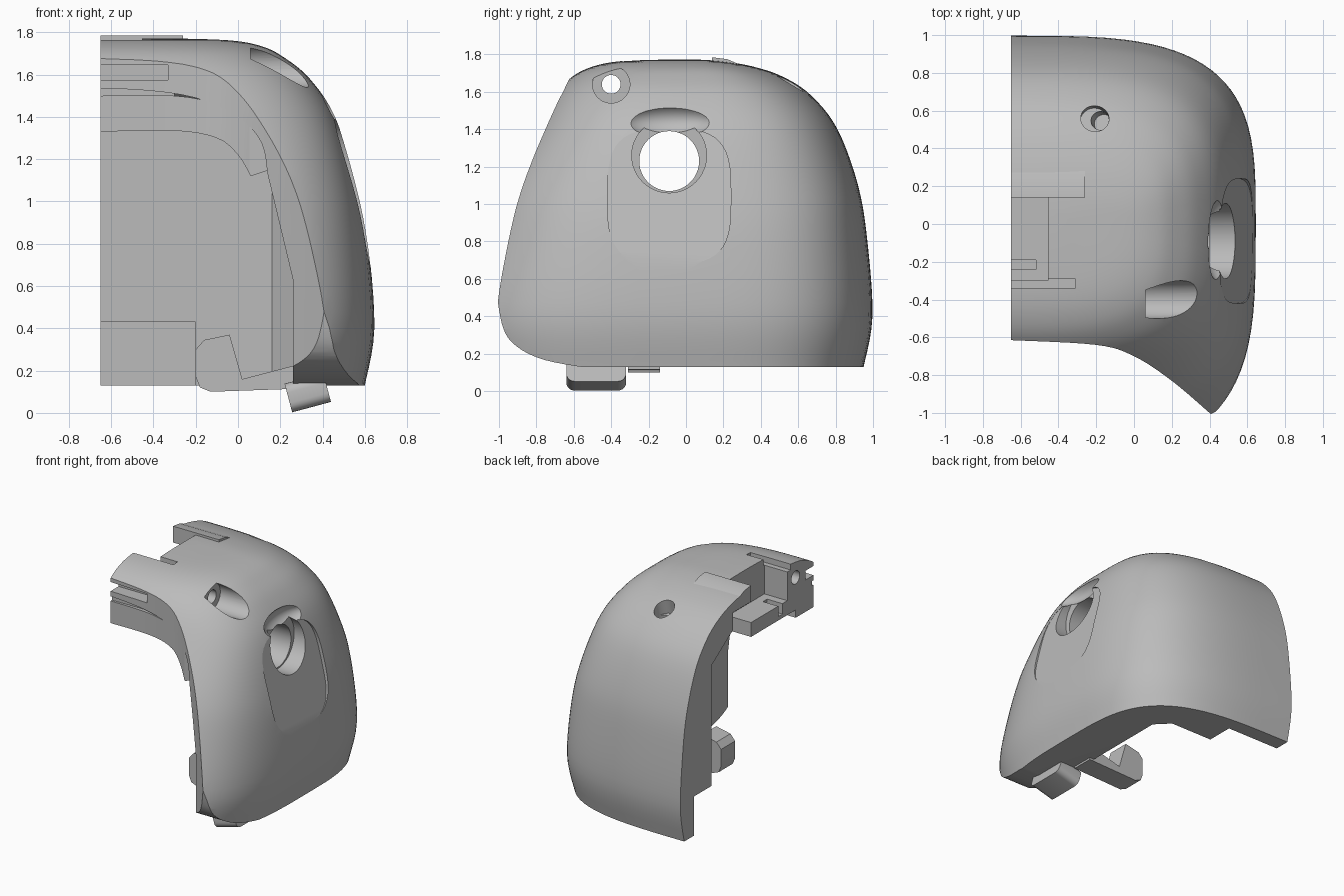
import bpy, bmesh, math
from mathutils import Vector, Matrix

cube = bpy.data.objects.get("Cube")
if cube:
    bpy.data.objects.remove(cube)

grey = bpy.data.materials.new("plain grey")
grey.use_nodes = True
COL = (0.5, 0.5, 0.5, 1)
grey.diffuse_color = COL
grey.node_tree.nodes["Principled BSDF"].inputs["Base Color"].default_value = COL
CUT = -0.65  # plane where the half shell is split


def finish(name, bm):
    bmesh.ops.recalc_face_normals(bm, faces=bm.faces)
    me = bpy.data.meshes.new(name)
    bm.to_mesh(me)
    bm.free()
    me.materials.append(grey)
    ob = bpy.data.objects.new(name, me)
    bpy.context.collection.objects.link(ob)
    return ob


def spline(rows, steps):
    """Catmull-Rom through rows of equal length."""
    pts = [Vector(r) for r in rows]
    out = []
    for i in range(len(pts) - 1):
        p0, p1, p2 = pts[max(i - 1, 0)], pts[i], pts[i + 1]
        p3 = pts[min(i + 2, len(pts) - 1)]
        for s in range(steps):
            t = s / steps
            out.append(p1 + (p2 - p0) * (t / 2)
                       + (p0 * 2 - p1 * 5 + p2 * 4 - p3) * (t * t / 2)
                       + (p1 * 3 - p0 - p2 * 3 + p3) * (t ** 3 / 2))
    return [tuple(p) for p in out + [pts[-1]]]


def loft(name, rows):
    """Half-oval rings; each row is height, half width, back, front; squareness falls with height."""
    bm = bmesh.new()
    rings = []
    for z, a, back, front in spline(rows, 5):
        n = 3.45 - 0.4 * max(0, z - 1.0)
        ring = []
        for k in range(49):
            t = math.pi * k / 48
            c, s = math.cos(t), math.sin(t)
            y = abs(c) ** (2 / n) * (back if c > 0 else -front)
            ring.append(bm.verts.new((CUT + a * max(s, 0) ** (2 / n), y, z)))
        rings.append(ring)
    for lo, hi in zip(rings, rings[1:]):
        for k in range(len(lo)):
            j = (k + 1) % len(lo)
            bm.faces.new((lo[k], lo[j], hi[j], hi[k]))
    bm.faces.new(rings[0])
    bm.faces.new(rings[-1])
    return finish(name, bm)


def prism(name, outline, axis, lo, hi, shear=0.0):
    """Extrude a 2D outline along an axis; shear leans x by height."""
    put = {"x": lambda u, v, w: (w + shear * v, u, v),
           "y": lambda u, v, w: (u, w, v),
           "z": lambda u, v, w: (u, v, w)}[axis]
    bm = bmesh.new()
    ends = [[bm.verts.new(put(u, v, w)) for u, v in outline] for w in (lo, hi)]
    for k in range(len(outline)):
        j = (k + 1) % len(outline)
        bm.faces.new((ends[0][k], ends[0][j], ends[1][j], ends[1][k]))
    for ring in ends:
        bm.faces.new(ring)
    return finish(name, bm)


def box(name, x, y, z, bevel=0.0, turn=0.0):
    bm = bmesh.new()
    bmesh.ops.create_cube(bm, size=1)
    size = Vector((x[1] - x[0], y[1] - y[0], z[1] - z[0]))
    mid = Vector((sum(x), sum(y), sum(z))) / 2
    bmesh.ops.scale(bm, vec=size, verts=bm.verts)
    if bevel:
        edges = [e for e in bm.edges if abs(e.verts[0].co.x - e.verts[1].co.x) > 0.01]
        bmesh.ops.bevel(bm, geom=edges, offset=bevel, segments=5, profile=0.5, affect="EDGES")
    bm.transform(Matrix.Translation(mid) @ Matrix.Rotation(turn, 4, "Y"))
    return finish(name, bm)


def rod(name, start, end, radius):
    start, end = Vector(start), Vector(end)
    d = end - start
    bm = bmesh.new()
    bmesh.ops.create_cone(bm, cap_ends=True, segments=48, radius1=radius, radius2=radius, depth=d.length)
    turn = Vector((0, 0, 1)).rotation_difference(d).to_matrix().to_4x4()
    bm.transform(Matrix.Translation((start + end) / 2) @ turn)
    return finish(name, bm)


def ball(name, centre, scale):
    bm = bmesh.new()
    bmesh.ops.create_uvsphere(bm, u_segments=40, v_segments=20, radius=1)
    bm.transform(Matrix.Translation(centre) @ Matrix.Diagonal((*scale, 1)))
    return finish(name, bm)


def volume(me):
    bm = bmesh.new()
    bm.from_mesh(me)
    v = abs(bm.calc_volume())
    bm.free()
    return v


def carve(ob, cutters, keep=()):
    """Subtract cutters one by one, trying the next solver when one takes nothing away."""
    for c in cutters:
        c.hide_render = True
        before = volume(ob.data)
        for solver in ("MANIFOLD", "EXACT", "FLOAT"):
            m = ob.modifiers.new("cut", "BOOLEAN")
            m.operation, m.solver, m.object = "DIFFERENCE", solver, c
            dg = bpy.context.evaluated_depsgraph_get()
            dg.update()
            me = bpy.data.meshes.new_from_object(ob.evaluated_get(dg))
            ob.modifiers.clear()
            if before * 0.1 < volume(me) < before - 1e-5:
                ob.data = me
                break
        if c not in keep:
            bpy.data.objects.remove(c)


# Outer shell
shell = loft("helmet_shell", [
    (.13, 1.25, .95, 1.22), (.4, 1.295, .997, 1.245), (.8, 1.265, .97, 1.12),
    (1.1, 1.205, .92, 1.0), (1.4, 1.11, .81, .825), (1.58, .99, .67, .71),
    (1.68, .87, .52, .61), (1.735, .76, .36, .5), (1.763, .6, .2, .36), (1.772, .3, .08, .15)])

# Flat-walled hollow: straight back, leaning side and arched roof
side = [(-1, -.2), (.26, -.2), (.26, .63)]
arch = spline([(.14, 1.13), (.11, 1.28), (0, 1.4), (-.2, 1.49), (-.5, 1.53), (-1, 1.54)], 4)
hollow = prism("hollow", side + arch, "y", -1.8, .62)
carve(hollow, [prism("roof_wedge", [(.7, 1.3), (.25, 1.6), (.7, 1.6)], "x", -1.5, 1),
               prism("corner_wedge", [(.4, .38), (.4, .8), (-.02, .8)], "z", -.5, 2)])

# Face opening and rounded lower front corner
brow = spline([(CUT, -.615), (-.2, -.64), (0, -.7), (.2, -.83), (.4, -1.0)], 6)
opening = prism("opening", [(-1, -2), (-1, -.615)] + brow + [(.8, -1.35), (.8, -2)], "z", -.5, 2.2)
jaw = spline([(-1.01, .5), (-.975, .33), (-.9, .235), (-.75, .165), (-.5, .12)], 5)
chin = prism("chin", jaw + [(-.5, -.3), (-1.6, -.3), (-1.6, .5)], "x", -1, 1)

# Ear recess, hood and hole
oval = []
for k in range(48):
    t = math.tau * k / 48
    c, s = math.cos(t), math.sin(t)
    oval.append((-.09 + .33 * math.copysign(abs(c) ** .6, c), 1.04 + .36 * math.copysign(abs(s) ** .6, s)))
ear_recess = prism("ear_recess", oval, "x", .8, 1.6, shear=-.25)
hood = ball("hood", (.5, -.09, 1.45), (.14, .24, .1))
ear_bore = rod("ear_bore", (.4, -.09, 1.26), (1.1, -.09, 1.26), .2)
ear_hole = rod("ear_hole", (-.3, -.09, 1.23), (1.2, -.09, 1.23), .16)

# Side pin hole, rear top hole, roof notch and slots
pin_bore = rod("pin_bore", (.06, -.4, 1.64), (1.3, -.4, 1.64), .1)
pin_hole = rod("pin_hole", (-1, -.4, 1.64), (1.4, -.4, 1.64), .05)
top_bore = rod("top_bore", (-.21, .54, 1.56), (-.2, .6, 1.85), .075)
top_hole = rod("top_hole", (-.16, .53, 1.44), (-.19, .56, 1.65), .05)
notch = box("notch", (-1, -.455), (-.3, .14), (1.5, 2))
lip_pocket = box("lip_pocket", (-1, -.32), (.08, .36), (1.45, 1.66))
ledge = box("ledge", (-1, -.31), (-.34, -.29), (1.72, 2))
groove = box("groove", (-1, -.33), (-.8, -.52), (1.575, 1.645))
back_step = box("back_step", (-1, -.2), (.3, .83), (-.1, .43))

carve(shell, [hollow, ear_hole, ear_bore, pin_bore, pin_hole, opening, chin, ear_recess, hood,
              top_bore, top_hole, notch, lip_pocket, ledge, groove, back_step], keep=(opening,))

# Roof lip behind the notch
prism("roof_lip", [(.14, 1.74), (.14, 1.785), (.22, 1.775), (.29, 1.745), (.27, 1.72)], "x", CUT, -.26)

# Arched liner and block under the brow
upper = spline([(CUT, 1.5), (-.3, 1.5), (-.1, 1.46), (.05, 1.38), (.15, 1.26), (.24, 1.18)], 4)
lower = spline([(.06, 1.12), (0, 1.22), (-.1, 1.3), (-.3, 1.335), (CUT, 1.33)], 4)
liner = prism("brow_liner", upper + lower, "y", -.73, -.4)
carve(liner, [opening])
block = box("roof_block", (CUT, -.3), (-.6, .14), (1.39, 1.55))
carve(block, [box("floor_slot", (-1, -.52), (-.24, -.19), (1.42, 1.7)),
              box("floor_cut", (-1, -.455), (-.3, .2), (1.5, 1.7))])

# Lower bracket and foot tab
prism("lower_bracket", [(-.2, .17), (-.18, .12), (-.13, .1), (.3, .115), (.3, .23), (.25, .22), (.02, .16),
                        (-.04, .37), (-.16, .345), (-.2, .3)], "y", -.31, -.14)
box("foot_tab", (.235, .425), (-.64, -.32), (.025, .165), bevel=.045, turn=-math.radians(15))

# Smooth the curved faces and keep the edges crisp
for ob in bpy.data.objects:
    ob.select_set(ob.type == "MESH")
bpy.context.view_layer.objects.active = shell
bpy.ops.object.shade_smooth_by_angle(angle=math.radians(28))
